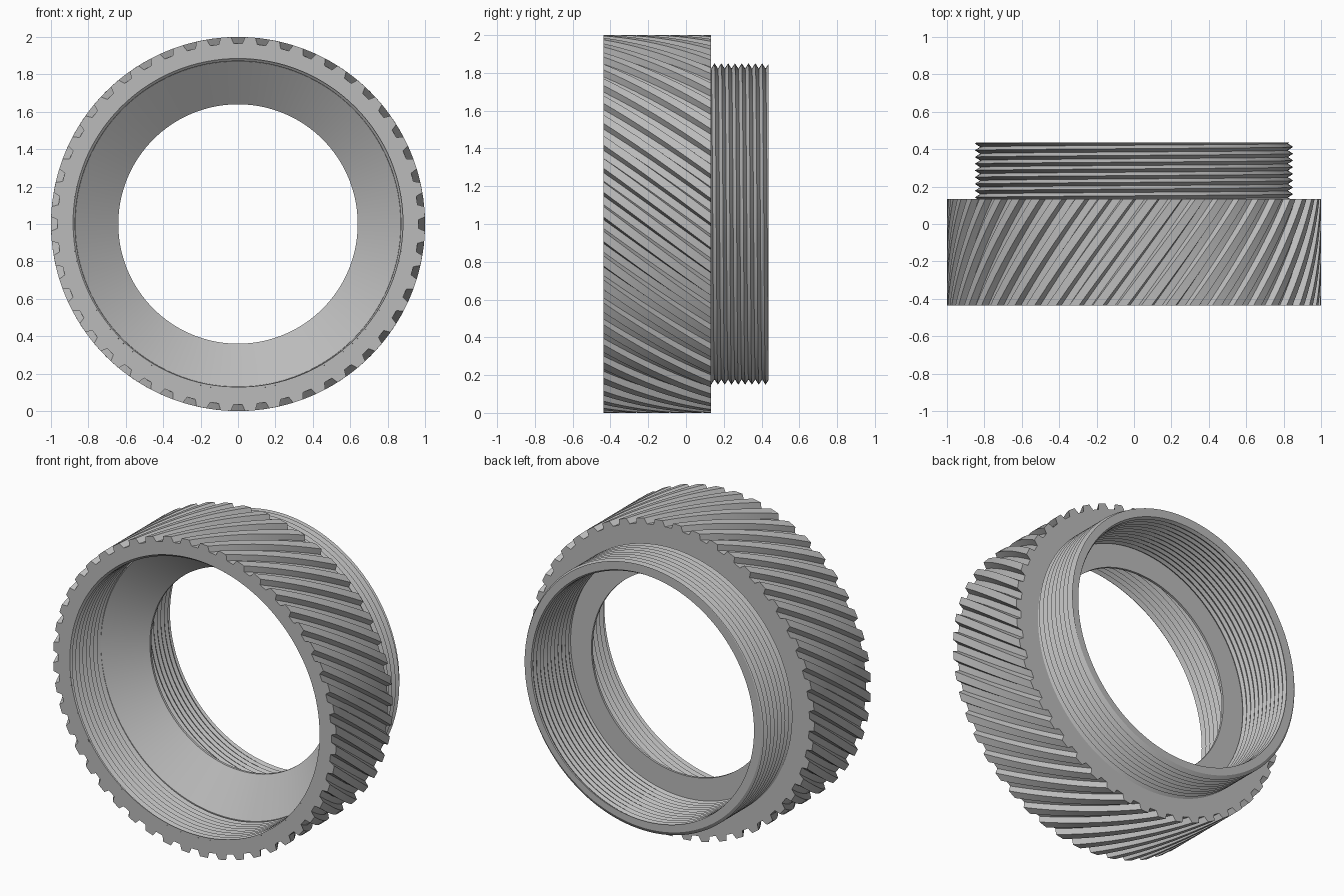
import bpy
import bmesh
from math import sin, cos, pi, radians

if "Cube" in bpy.data.objects:
    bpy.data.objects.remove(bpy.data.objects["Cube"], do_unlink=True)

FRONT, SHOULDER, BACK = -0.437, 0.133, 0.437
PITCH = 0.036

steel = bpy.data.materials.new("grey_metal")
steel.use_nodes = True
steel.diffuse_color = (0.5, 0.5, 0.5, 1)
steel.node_tree.nodes["Principled BSDF"].inputs["Base Color"].default_value = (0.5, 0.5, 0.5, 1)


def skin_columns(name, columns):
    """Skin a closed ring of columns, each a list of (angle, radius, y)."""
    bm = bmesh.new()
    grid = [[bm.verts.new((r * sin(a), y, 1 + r * cos(a))) for a, r, y in col]
            for col in columns]
    for left, right in zip(grid, grid[1:]):
        for i in range(len(left) - 1):
            bm.faces.new((left[i], left[i + 1], right[i + 1], right[i]))
    bmesh.ops.remove_doubles(bm, verts=bm.verts, dist=0.00005)
    mesh = bpy.data.meshes.new(name)
    bm.to_mesh(mesh)
    bm.free()
    mesh.materials.append(steel)
    obj = bpy.data.objects.new(name, mesh)
    bpy.context.collection.objects.link(obj)
    bpy.ops.object.select_all(action="DESELECT")
    obj.select_set(True)
    bpy.context.view_layer.objects.active = obj
    bpy.ops.object.shade_smooth_by_angle(angle=radians(30))
    return obj


def thread(a, y_low, y_high, r_root, r_crest):
    """Points of a V thread along one column, clipped at both ends."""
    rows = []
    count = int((y_high - y_low) / PITCH * 2) + 4
    for k in range(-2, count):
        y = y_low + PITCH * (k / 2 + a / (2 * pi))
        y = min(max(y, y_low), y_high)
        phase = ((y - y_low) / PITCH - a / (2 * pi)) % 1
        wave = 1 - abs(2 * phase - 1)
        rows.append((a, r_root + (r_crest - r_root) * wave, y))
    return rows


# Grip ring: helical trapezoid grooves, with both flat end faces
TEETH, STEPS, TWIST = 48, 10, radians(24.5)
GROOVE = [(-0.038, 1.0), (-0.024, 0.965), (0.024, 0.965), (0.038, 1.0)]
grip_columns = []
for tooth in range(TEETH + 1):
    for offset, radius in GROOVE if tooth < TEETH else GROOVE[:1]:
        base = tooth * 2 * pi / TEETH + offset
        col = [(base + TWIST, 0.822, SHOULDER)]
        for s in range(STEPS + 1):
            t = 1 - s / STEPS
            col.append((base + TWIST * t, radius, FRONT + (SHOULDER - FRONT) * t))
        col.append((base, 0.885, FRONT))
        grip_columns.append(col)
skin_columns("knurled_grip", grip_columns)

# Core: front internal thread, tapered seat, threaded bore, external thread
SEGMENTS = 128
core_columns = []
for j in range(SEGMENTS + 1):
    a = j * 2 * pi / SEGMENTS
    col = [(a, 0.885, FRONT)]
    col += thread(a, FRONT, -0.14, 0.893, 0.871)
    col += [(a, 0.87, -0.14), (a, 0.64, 0.025), (a, 0.64, 0.04)]
    col += thread(a, 0.04, BACK, 0.793, 0.781)
    col += reversed(thread(a, SHOULDER, BACK, 0.823, 0.851))
    core_columns.append(col)
skin_columns("threaded_core", core_columns)
